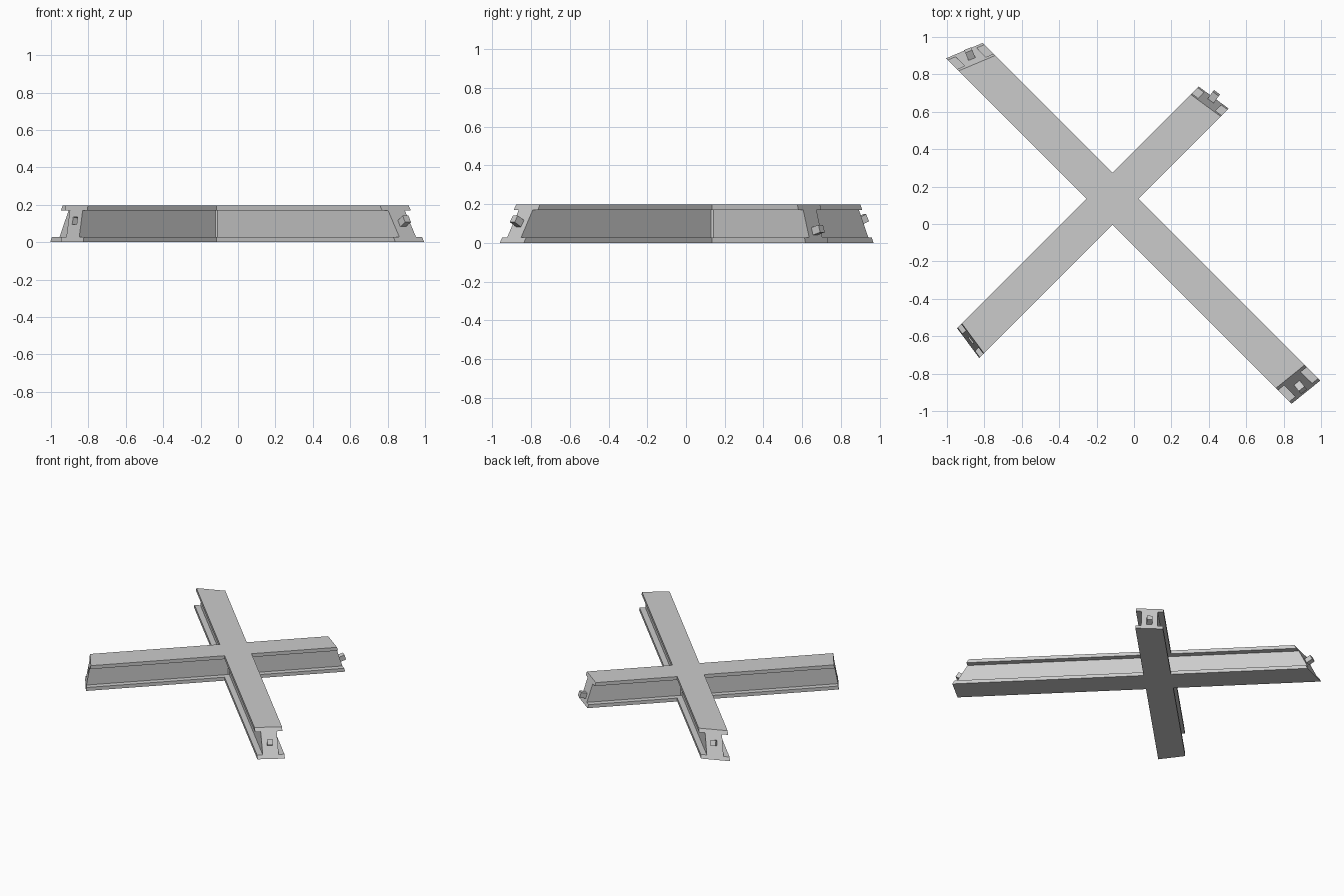
import bpy, bmesh, math
from mathutils import Vector, Matrix

if "Cube" in bpy.data.objects:
    bpy.data.objects.remove(bpy.data.objects["Cube"])

HEIGHT, FLANGE = 0.197, 0.027
HALF, WEB = 0.098, 0.057
CENTRE = Vector((-0.115, 0.135, 0))

# heading in degrees, top length on left and right edge, extra length at the base
ARMS = {
    "back_left": (45, 0.69, 0.72, 0.06),
    "back_right": (135, 1.065, 0.985, 0.095),
    "front_right": (225, 1.07, 1.041, 0.036),
    "front_left": (315, 1.355, 1.334, 0.118),
}

grey = bpy.data.materials.new("grey_steel")
grey.use_nodes = True
grey.diffuse_color = (0.6, 0.6, 0.6, 1)
grey.node_tree.nodes["Principled BSDF"].inputs["Base Color"].default_value = (0.6, 0.6, 0.6, 1)


def make_object(name, bm):
    mesh = bpy.data.meshes.new(name)
    bmesh.ops.recalc_face_normals(bm, faces=bm.faces)
    bm.to_mesh(mesh)
    bm.free()
    mesh.materials.append(grey)
    obj = bpy.data.objects.new(name, mesh)
    bpy.context.collection.objects.link(obj)
    return obj


def make_box(name, size, matrix):
    bm = bmesh.new()
    bmesh.ops.create_cube(bm, size=1, matrix=matrix @ Matrix.Diagonal((*size, 1)))
    return make_object(name, bm)


def arm_axes(arm):
    a = math.radians(arm[0])
    along = Vector((math.cos(a), math.sin(a), 0))
    return along, Vector((-along.y, along.x, 0))


def end_length(arm, u, z):
    _, left, right, run = arm
    return (left + right) / 2 + (left - right) / (2 * HALF) * u + run * (1 - z / HEIGHT)


def end_frame(arm, z):
    """Frame on the sloping arm end, its local z pointing out of the face."""
    along, side = arm_axes(arm)
    slope = (arm[1] - arm[2]) / (2 * HALF)
    out = (along - side * slope + Vector((0, 0, arm[3] / HEIGHT))).normalized()
    across = Vector((0, 0, 1)).cross(out).normalized()
    frame = Matrix((across, out.cross(across), out)).transposed().to_4x4()
    frame.translation = CENTRE + along * end_length(arm, 0, z) + Vector((0, 0, z))
    return frame


# I-section outline, split on the centre line so the arms mitre together
right_half = [(0, 0), (HALF, 0), (HALF, FLANGE), (WEB, FLANGE),
              (WEB, HEIGHT - FLANGE), (HALF, HEIGHT - FLANGE), (HALF, HEIGHT), (0, HEIGHT)]
section = right_half + [(-u, z) for u, z in reversed(right_half[1:-1])]

# crossed beams as one closed shell
bm = bmesh.new()
for arm in ARMS.values():
    along, side = arm_axes(arm)
    rings = []
    for outer in (False, True):
        rings.append([bm.verts.new(CENTRE + side * u + Vector((0, 0, z))
                                   + along * (end_length(arm, u, z) if outer else abs(u)))
                      for u, z in section])
    inner, tip = rings
    for i in range(len(section)):
        j = (i + 1) % len(section)
        bm.faces.new((inner[i], inner[j], tip[j], tip[i]))
    bm.faces.new(tip)
bmesh.ops.remove_doubles(bm, verts=bm.verts, dist=0.0005)
bmesh.ops.dissolve_limit(bm, angle_limit=0.01, verts=bm.verts, edges=bm.edges)
beams = make_object("crossed_beams", bm)

# core that chamfers the web corners at the crossing
core = 2 * (WEB * math.sqrt(2) + 0.006)
make_box("crossing_core", (core, core, HEIGHT - 2 * FLANGE),
         Matrix.Translation(CENTRE + Vector((0, 0, HEIGHT / 2))))

# square pegs standing out of three ends
PEG, REACH = 0.04, 0.05
for name, z in (("back_left", 0.06), ("back_right", 0.11), ("front_left", 0.1)):
    make_box(name + "_peg", (PEG, PEG, REACH),
             end_frame(ARMS[name], z) @ Matrix.Translation((0, 0, REACH / 2 - 0.002)))

# matching socket in the fourth end
cutter = make_box("socket_cutter", (PEG, PEG, 2 * REACH), end_frame(ARMS["front_right"], 0.115))
cutter.hide_render = True
cut = beams.modifiers.new("socket", "BOOLEAN")
cut.operation, cut.solver, cut.object = "DIFFERENCE", "EXACT", cutter
bpy.context.view_layer.objects.active = beams
bpy.ops.object.modifier_apply(modifier=cut.name)
bpy.data.objects.remove(cutter)
